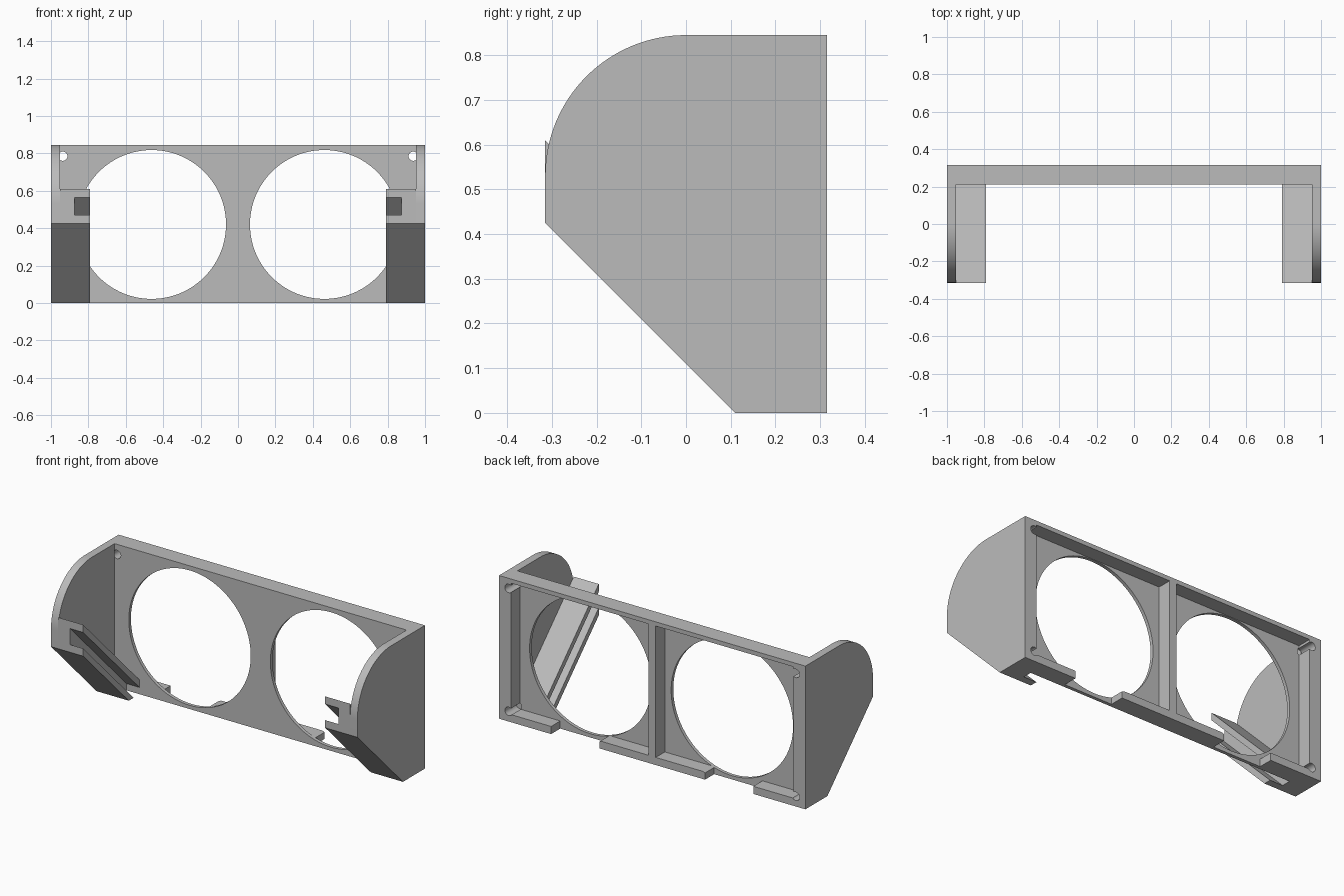
import bpy, bmesh, math

cube = bpy.data.objects.get("Cube")
if cube:
    bpy.data.objects.remove(cube, do_unlink=True)

# Single plain grey material
GREY = (0.5, 0.5, 0.5, 1)
grey = bpy.data.materials.new("plain_grey")
grey.use_nodes = True
grey.diffuse_color = GREY
grey.node_tree.nodes["Principled BSDF"].inputs["Base Color"].default_value = GREY


def prism(name, profile, x0, x1):
    """Extrude a (y, z) profile along x."""
    bm = bmesh.new()
    face = bm.faces.new([bm.verts.new((x0, y, z)) for y, z in profile])
    ext = bmesh.ops.extrude_face_region(bm, geom=[face])
    verts = [v for v in ext["geom"] if isinstance(v, bmesh.types.BMVert)]
    bmesh.ops.translate(bm, verts=verts, vec=(x1 - x0, 0, 0))
    bmesh.ops.recalc_face_normals(bm, faces=bm.faces)
    mesh = bpy.data.meshes.new(name)
    bm.to_mesh(mesh)
    bm.free()
    mesh.materials.append(grey)
    obj = bpy.data.objects.new(name, mesh)
    bpy.context.collection.objects.link(obj)
    return obj


def box(name, x, y, z):
    return prism(name, [(y[0], z[0]), (y[1], z[0]), (y[1], z[1]), (y[0], z[1])], *x)


def rod(name, x, z, radius, sides):
    """Cylinder along y, passing through the frame."""
    bpy.ops.mesh.primitive_cylinder_add(vertices=sides, radius=radius, depth=0.4,
                                        location=(x, BACK, z), rotation=(math.pi / 2, 0, 0))
    obj = bpy.context.object
    obj.name = name
    obj.data.materials.append(grey)
    return obj


def cut(target, cutter):
    mod = target.modifiers.new("cut", "BOOLEAN")
    mod.operation = "DIFFERENCE"
    mod.solver = "EXACT"
    mod.object = cutter
    bpy.ops.object.select_all(action="DESELECT")
    bpy.context.view_layer.objects.active = target
    target.select_set(True)
    bpy.ops.object.modifier_apply(modifier=mod.name)
    bpy.data.objects.remove(cutter, do_unlink=True)


def smooth(obj):
    bpy.ops.object.select_all(action="DESELECT")
    bpy.context.view_layer.objects.active = obj
    obj.select_set(True)
    bpy.ops.object.shade_smooth_by_angle(angle=math.radians(30))


FRONT, PLATE, BACK, TOP = 0.21, 0.23, 0.315, 0.845
ARM = -0.315   # foremost y of the wings and brackets

# Side wing outline: bevelled below, rounded above
wing_profile = [(FRONT, 0), (0.11, 0), (ARM, 0.425)]
for i in range(33):
    a = math.pi - i / 32 * math.pi / 2
    wing_profile.append((0.315 * math.cos(a), 0.53 + 0.315 * math.sin(a)))
wing_profile.append((FRONT, TOP))

# Sloping rail outline and its groove
rail_profile = [(ARM, 0.425), (0.11, 0), (FRONT, 0), (FRONT, 0.085), (ARM, 0.61)]
groove_profile = [(y, c - y) for y, c in
                  [(-0.4, 0.155), (0.4, 0.155), (0.4, 0.25), (-0.4, 0.25)]]

# Shallow frame, hollowed from behind
frame = box("frame", (-1, 1), (FRONT, BACK), (0, TOP))
for side, label in ((1, "left"), (-1, "right")):
    cut(frame, box("pocket", (side * 0.023, side * 0.923), (PLATE, 0.4), (0.045, 0.82)))
    cut(frame, box("bottom_gap", (side * 0.345, side * 0.66), (PLATE, 0.4), (-0.1, 0.1)))
    cut(frame, rod("round_opening", side * 0.462, 0.42, 0.398, 128))
    for z in (0.06, 0.785):
        cut(frame, rod("screw_hole", side * 0.937, z, 0.025, 24))

    # Wing and grooved rail on each end
    wing = prism(label + "_wing", wing_profile, side * 0.953, side)
    smooth(wing)
    rail = prism(label + "_rail", rail_profile, side * 0.79, side * 0.953)
    cut(rail, prism("groove", groove_profile, side * 0.7, side * 0.875))
smooth(frame)
